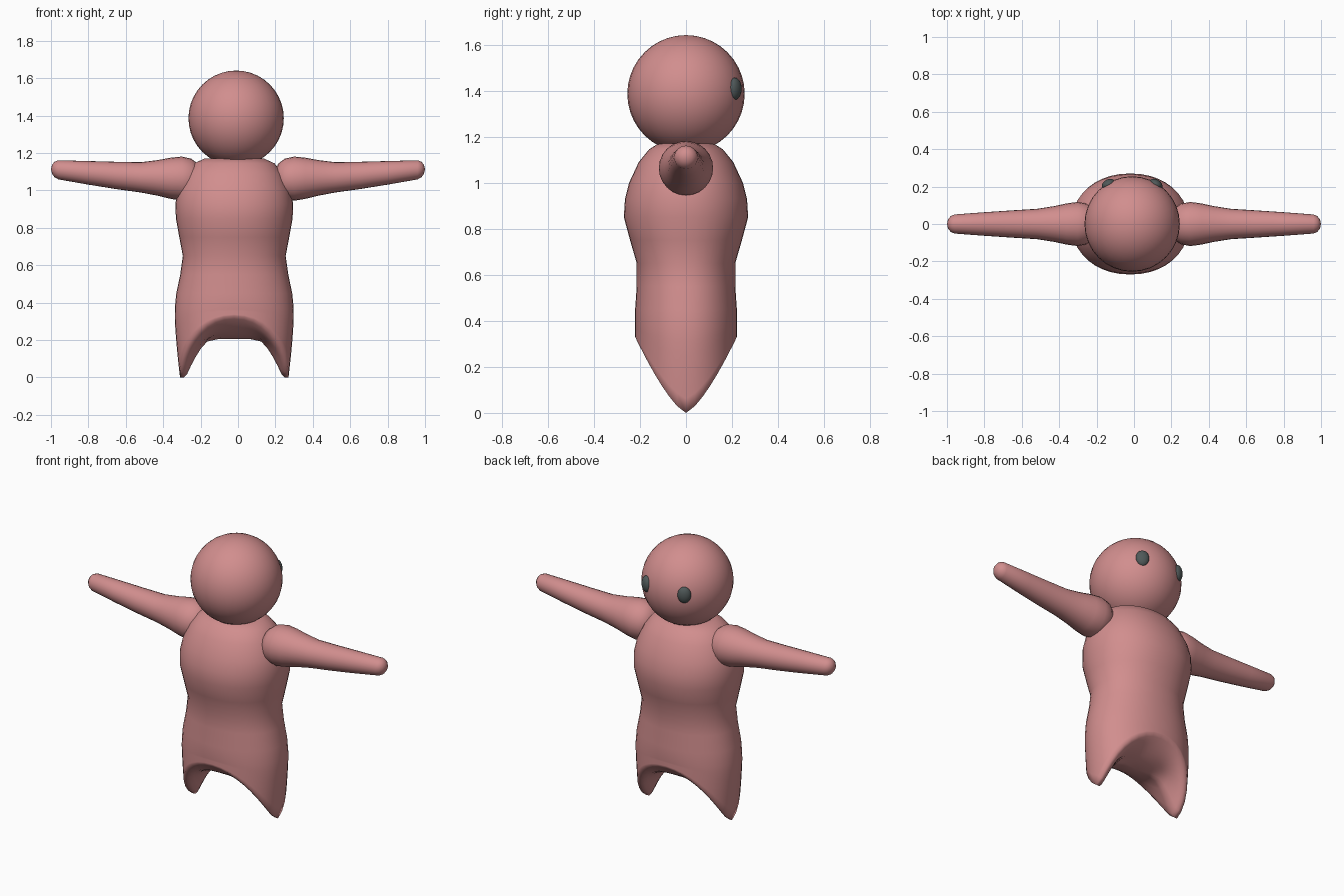
import bpy, bmesh, math
from mathutils import Vector

cube = bpy.data.objects.get("Cube")
if cube:
    bpy.data.objects.remove(cube, do_unlink=True)


def material(name, rgb):
    m = bpy.data.materials.new(name)
    m.use_nodes = True
    m.diffuse_color = (*rgb, 1)
    m.node_tree.nodes["Principled BSDF"].inputs["Base Color"].default_value = (*rgb, 1)
    return m


skin = material("pink skin", (0.64, 0.27, 0.27))
dark = material("dark grey", (0.08, 0.1, 0.1))


def finish(bm, name, mat):
    bmesh.ops.recalc_face_normals(bm, faces=bm.faces)
    for f in bm.faces:
        f.smooth = True
    me = bpy.data.meshes.new(name)
    bm.to_mesh(me)
    bm.free()
    me.materials.append(mat)
    ob = bpy.data.objects.new(name, me)
    bpy.context.collection.objects.link(ob)
    return ob


def loft(name, rings, mat, start, end):
    """Skin a list of point rings and close both ends with a fan."""
    bm = bmesh.new()
    loops = [[bm.verts.new(p) for p in ring] for ring in rings]
    n = len(loops[0])
    for a, b in zip(loops, loops[1:]):
        for i in range(n):
            j = (i + 1) % n
            bm.faces.new((a[i], a[j], b[j], b[i]))
    for loop, tip in ((loops[0], start), (loops[-1], end)):
        v = bm.verts.new(tip)
        for i in range(n):
            bm.faces.new((loop[i], loop[(i + 1) % n], v))
    return finish(bm, name, mat)


def ball(name, centre, radii, mat, turn=0):
    bm = bmesh.new()
    bmesh.ops.create_uvsphere(bm, u_segments=32, v_segments=20, radius=1)
    ob = finish(bm, name, mat)
    ob.location, ob.scale, ob.rotation_euler.z = centre, radii, turn
    return ob


# Body: oval rings, with the sides drooping into two short legs
SEG = 40
CX = -0.02
ANGLES = [2 * math.pi * i / SEG for i in range(SEG)]


def soft(v):
    return math.copysign(abs(v) ** 0.94, v)


def hem(t):
    return 0.33 * abs(math.sin(t)) ** 1.3


rings = []
for z, rx, ry in ((1.17, 0.16, 0.12), (1.145, 0.215, 0.16), (1.09, 0.26, 0.205),
                  (1.0, 0.3, 0.247), (0.93, 0.315, 0.265), (0.85, 0.312, 0.27),
                  (0.75, 0.294, 0.243), (0.65, 0.275, 0.214), (0.55, 0.289, 0.214),
                  (0.45, 0.31, 0.221), (0.37, 0.318, 0.222)):
    rings.append([(CX + rx * soft(math.cos(t)), ry * soft(math.sin(t)), z) for t in ANGLES])

# Outer side of the legs
for k in range(1, 7):
    ring = []
    for t in ANGLES:
        z = 0.37 + (hem(t) - 0.37) * k / 6
        rx = 0.32 - 0.03 * (1 - z / 0.37) ** 1.5
        ring.append((CX + rx * soft(math.cos(t)), 0.221 * soft(math.sin(t)), z))
    rings.append(ring)

# Arched underside between the legs
edge = rings[-1]
for s in (0.93, 0.87, 0.8, 0.72, 0.62, 0.5, 0.3):
    ring = []
    for t, (x, y, _) in zip(ANGLES, edge):
        w = abs(math.sin(t)) ** 1.3
        d = min(1, max(0, (s * 0.29 - 0.12) / 0.14))
        arch = 0.205 * (1 - d ** 1.6)
        z = (1 - w) * arch + w * (0.205 + 0.125 * s * s)
        ring.append((CX + (x - CX) * s, y * s, z))
    rings.append(ring)
loft("body", rings, skin, (CX, 0, 1.172), (CX, 0, 0.205))

# Arms: tapering tubes with a rounded shoulder and hand
ARM = ((0.2, 1.06, 0.05), (0.215, 1.06, 0.083), (0.25, 1.062, 0.108), (0.3, 1.063, 0.118),
       (0.36, 1.065, 0.11), (0.43, 1.067, 0.095), (0.52, 1.07, 0.081), (0.65, 1.08, 0.073),
       (0.8, 1.094, 0.063), (0.96, 1.11, 0.051), (0.98, 1.112, 0.042), (0.994, 1.113, 0.025))
for side, name in ((1, "left_arm"), (-1, "right_arm")):
    arm = [[(side * x, r * math.cos(t), z + r * math.sin(t))
            for t in (2 * math.pi * i / 24 for i in range(24))] for x, z, r in ARM]
    loft(name, arm, skin, (side * 0.195, 0, 1.06), (side, 0, 1.113))

# Head and eyes
head = Vector((-0.01, 0, 1.386))
ball("head", head, (0.255, 0.255, 0.255), skin)
for side, name in ((1, "left_eye"), (-1, "right_eye")):
    ball(name, head + Vector((side * 0.127, 0.212, 0.022)), (0.038, 0.026, 0.048),
         dark, -side * 0.54)
